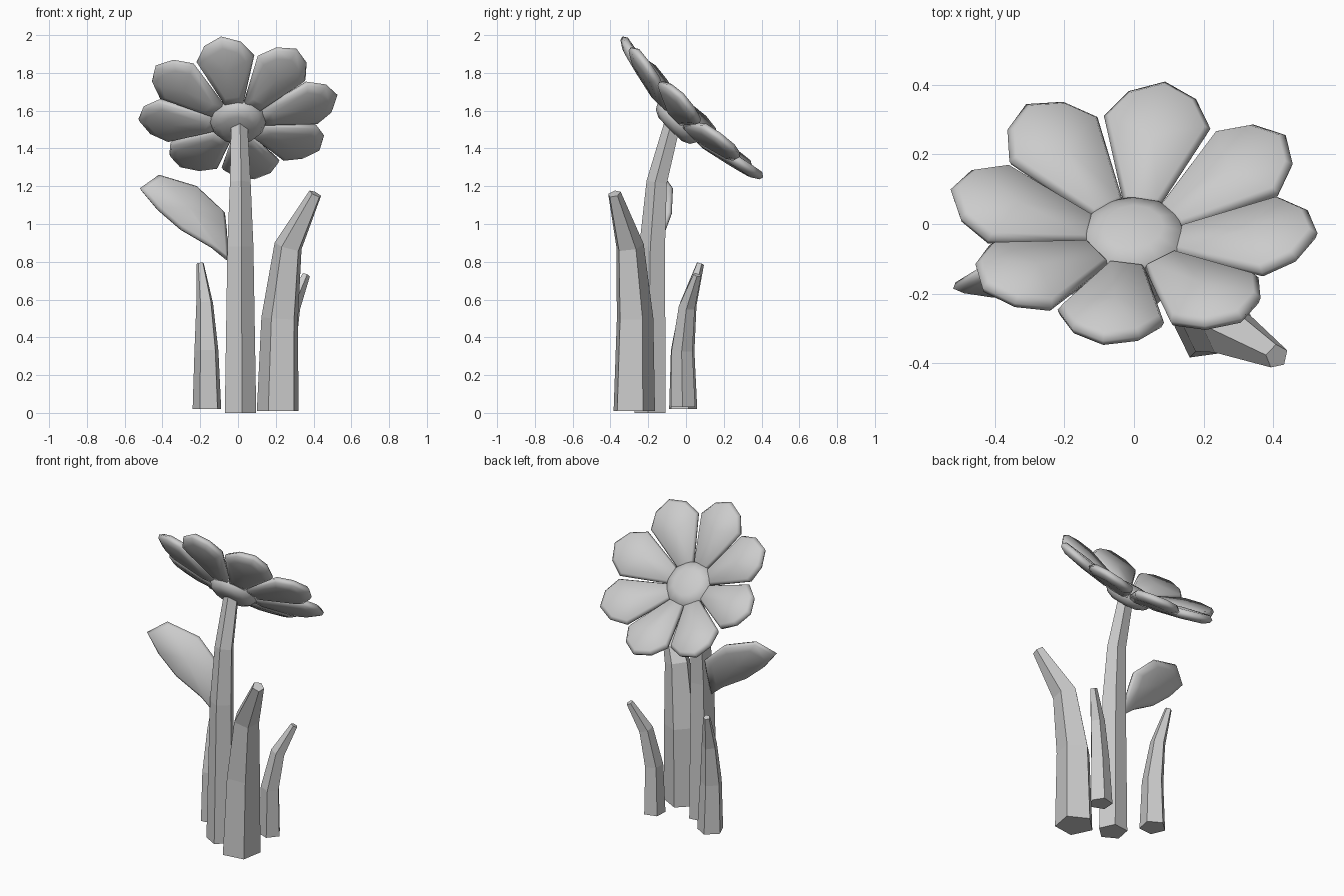
import bpy, bmesh, math
from mathutils import Vector, Matrix

if "Cube" in bpy.data.objects:
    bpy.data.objects.remove(bpy.data.objects["Cube"])


def finish(name, bm, smooth):
    bmesh.ops.recalc_face_normals(bm, faces=bm.faces)
    for f in bm.faces:
        f.smooth = smooth
    me = bpy.data.meshes.new(name)
    bm.to_mesh(me)
    bm.free()
    ob = bpy.data.objects.new(name, me)
    bpy.context.collection.objects.link(ob)
    return ob


def bridge(bm, a, b):
    n = len(a)
    for i in range(n):
        bm.faces.new((a[i], a[(i + 1) % n], b[(i + 1) % n], b[i]))


def fan(bm, ring, point):
    c = bm.verts.new(point)
    for i in range(len(ring)):
        bm.faces.new((ring[i], ring[(i + 1) % len(ring)], c))


def stalk(name, path, phase):
    """Five-sided tapered tube; path entries are (x, y, z, radius)."""
    bm = bmesh.new()
    pts = [Vector(p[:3]) for p in path]
    rings = []
    for i, p in enumerate(pts):
        d = Vector((0, 0, 1))
        if i:
            d = (pts[min(i + 1, len(pts) - 1)] - pts[i - 1]).normalized()
        q = Vector((0, 0, 1)).rotation_difference(d)
        ring = []
        for k in range(5):
            a = math.radians(phase + 72 * k)
            ring.append(bm.verts.new(p + q @ Vector((math.cos(a), math.sin(a), 0)) * path[i][3]))
        rings.append(ring)
    for a, b in zip(rings, rings[1:]):
        bridge(bm, a, b)
    bm.faces.new(rings[0])
    bm.faces.new(rings[-1])
    return finish(name, bm, False)


def cushion(name, outline, mid, origin, u, v, n, t):
    """Puffed flat shape: outline (u, v) with inset rings above and below."""
    bm = bmesh.new()

    def pt(a, b, h):
        return origin + u * a + v * b + n * h

    rings = []
    for s, h in ((0.72, -t), (0.95, -0.5 * t), (1.0, 0.1 * t), (0.9, 0.75 * t)):
        rings.append([bm.verts.new(pt(mid[0] + (a - mid[0]) * s, mid[1] + (b - mid[1]) * s, h))
                      for a, b in outline])
    for a, b in zip(rings, rings[1:]):
        bridge(bm, a, b)
    fan(bm, rings[0], pt(*mid, -1.15 * t))
    fan(bm, rings[-1], pt(*mid, t))
    return finish(name, bm, True)


# Main stem
stalk("stem", [(0.01, -0.185, 0, 0.088), (0.01, -0.175, 0.88, 0.073),
               (0.01, -0.152, 1.22, 0.058), (0.005, -0.07, 1.53, 0.046)], -83)

# Grass blades
stalk("grass_large", [(0.215, -0.28, 0.01, 0.117), (0.225, -0.275, 0.5, 0.103),
                      (0.268, -0.3, 0.88, 0.078), (0.41, -0.38, 1.16, 0.036)], -118)
stalk("grass_left", [(-0.162, -0.02, 0.02, 0.08), (-0.165, -0.022, 0.33, 0.067),
                     (-0.175, 0.01, 0.58, 0.047), (-0.2, 0.075, 0.79, 0.021)], -120)
stalk("grass_back", [(0.24, -0.015, 0.03, 0.068), (0.247, -0.02, 0.33, 0.058),
                     (0.285, 0.005, 0.56, 0.045), (0.36, 0.06, 0.73, 0.022)], -75)

# Flower head axes: facing back and up at 45 degrees
c = math.sqrt(0.5)
N, U, R = Vector((0, c, c)), Vector((0, -c, c)), Vector((1, 0, 0))
base = U * 1.12

# Petals
half = [(0.40, 0.155), (0.49, 0.098)]
petal = ([(0.12, -0.05)] + [(r, -w) for r, w in half] + [(0.535, 0)]
         + [(r, w) for r, w in reversed(half)] + [(0.12, 0.05)])
slope = 0.24
for k in range(8):
    a = math.radians(9.6 + 45 * k)
    out = R * math.cos(a) + U * math.sin(a)
    side = U * math.cos(a) - R * math.sin(a)
    cushion(f"petal_{k + 1}", petal, (0.34, 0), base + N * 1.04,
            out + N * slope, side, (N - out * slope).normalized(), 0.032)

# Flower centre
bm = bmesh.new()
rings = []
for r, h in ((0.09, 1.003), (0.128, 1.022), (0.15, 1.06), (0.142, 1.09), (0.085, 1.112)):
    rings.append([bm.verts.new(base + N * h + (R * math.cos(math.tau * i / 12)
                                               + U * math.sin(math.tau * i / 12)) * r)
                  for i in range(12)])
for a, b in zip(rings, rings[1:]):
    bridge(bm, a, b)
fan(bm, rings[0], base + N * 0.998)
fan(bm, rings[-1], base + N * 1.118)
finish("flower_centre", bm, True)

# Leaf on the left of the stem
LU = Vector((-0.77, 0, 0.63)).normalized()
LV = Vector((0.55, 0.45, 0.67)).normalized()
leaf = [(0.267, -0.06), (0.234, 0.075), (0.042, 0.165), (-0.162, 0.15), (-0.226, 0.08),
        (-0.341, -0.06), (-0.235, -0.06), (-0.041, -0.095), (0.128, -0.09)]
cushion("leaf", leaf, (0.0, 0.025), Vector((-0.28, -0.155, 1.06)), LU, LV,
        LV.cross(LU).normalized(), 0.03)
